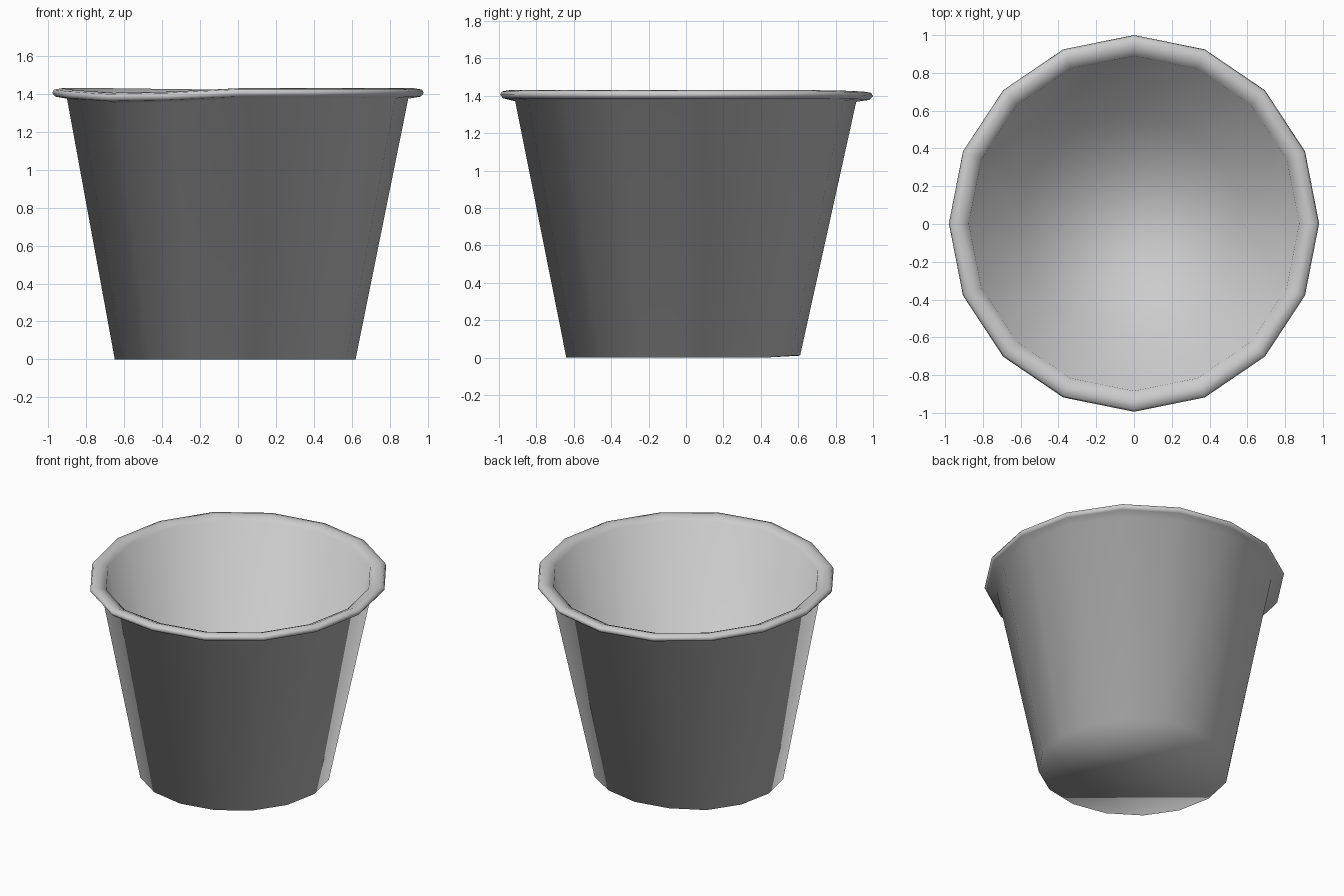
import bpy, bmesh
from math import cos, sin, tau

if "Cube" in bpy.data.objects:
    bpy.data.objects.remove(bpy.data.objects["Cube"])

SIDES = 16
# Profile rings: (x radius, y radius, x centre, y centre, z)
PROFILE = [
    (0.635, 0.625, -0.015, -0.015, 0.00),   # base edge
    (0.900, 0.912, -0.002, -0.002, 1.375),  # top of outer wall
    (0.965, 0.980, 0, 0.002, 1.386),        # rim underside
    (0.980, 0.997, 0, 0.003, 1.405),        # rim outer edge
    (0.970, 0.987, 0, 0.003, 1.423),
    (0.930, 0.945, 0, 0.003, 1.430),        # rim top
    (0.875, 0.887, 0, 0.003, 1.405),        # inner lip
    (0.595, 0.590, -0.01, -0.012, 0.03),    # inside floor edge
]
# Small dents of the rim, by side index
DENT = {9: -0.01, 10: -0.024, 11: -0.018, 4: -0.008, 3: -0.004, 5: -0.004}

bm = bmesh.new()
rings = []
for k, (rx, ry, cx, cy, z) in enumerate(PROFILE):
    ring = []
    for i in range(SIDES):
        a = tau * i / SIDES
        dz = DENT.get(i, 0) if 1 <= k <= 6 else 0
        if k == 0 and i in (3, 4, 5):
            dz = 0.01
        ring.append(bm.verts.new((cx + rx * cos(a), cy + ry * sin(a), z + dz)))
    rings.append(ring)

# Wall, rim and inside
for lo, hi in zip(rings, rings[1:]):
    for i in range(SIDES):
        j = (i + 1) % SIDES
        bm.faces.new((lo[i], lo[j], hi[j], hi[i]))

# Underside and inside floor
bm.faces.new(rings[0][::-1])
bm.faces.new(rings[-1])
bmesh.ops.recalc_face_normals(bm, faces=bm.faces[:])
for f in bm.faces:
    f.smooth = True

mesh = bpy.data.meshes.new("bucket")
bm.to_mesh(mesh)
bm.free()
bucket = bpy.data.objects.new("bucket", mesh)
bpy.context.collection.objects.link(bucket)
